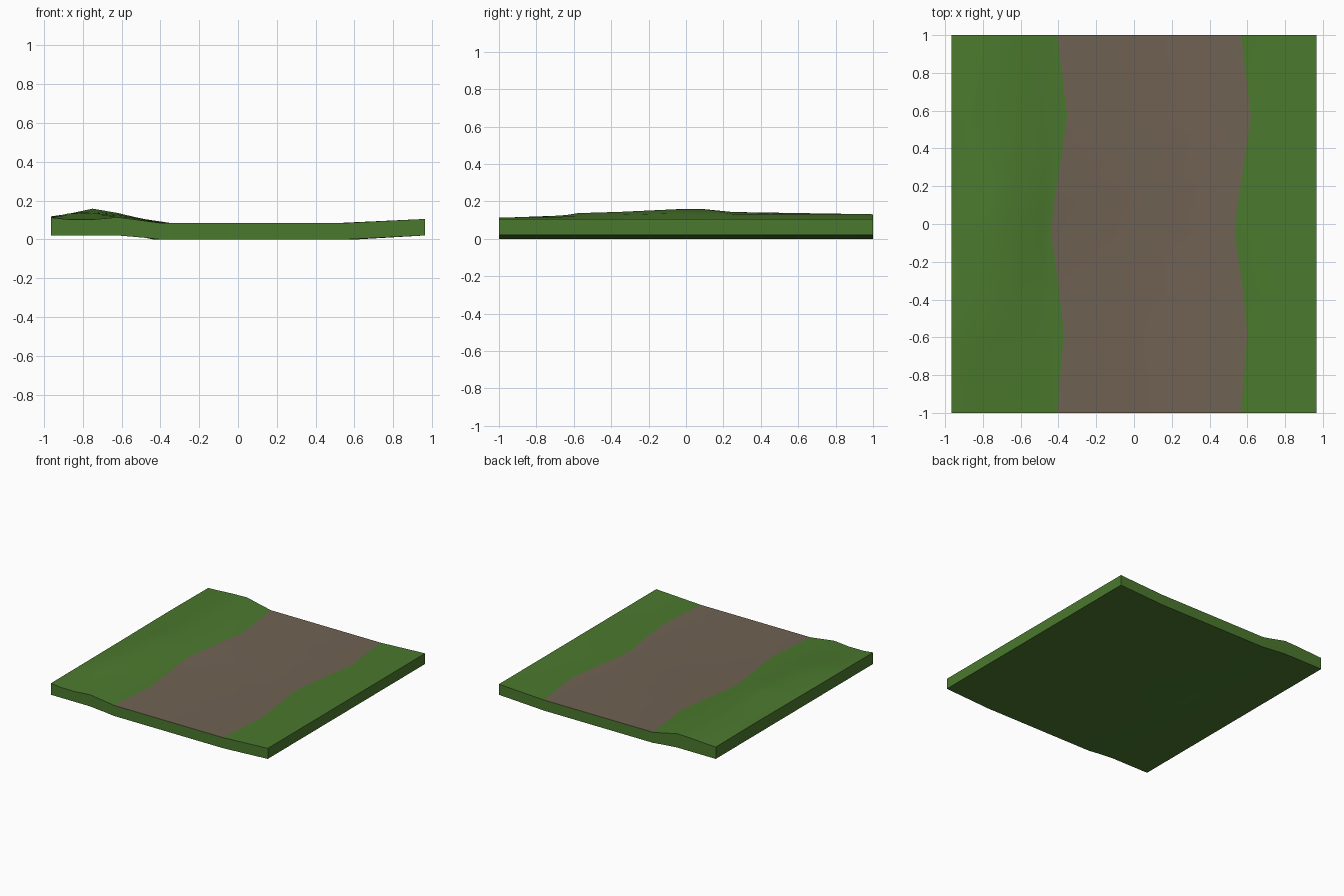
import bpy, bmesh, math

if "Cube" in bpy.data.objects:
    bpy.data.objects.remove(bpy.data.objects["Cube"])


def material(name, rgb):
    m = bpy.data.materials.new(name)
    m.diffuse_color = (*rgb, 1)
    m.use_nodes = True
    m.node_tree.nodes["Principled BSDF"].inputs["Base Color"].default_value = m.diffuse_color
    return m


grass = material("grass green", (0.070, 0.190, 0.027))
dirt = material("dirt brown", (0.162, 0.122, 0.086))

# Each row across the tile: y, sideways shift of the path, then bank heights
# at the outer edge, outer slope, crest, inner shoulder and foot
ROWS = [
    (-1.00, 0.000, 0.112, 0.103, 0.102, 0.114, 0.095),
    (-0.64, 0.028, 0.113, 0.125, 0.127, 0.118, 0.095),
    (-0.58, 0.033, 0.113, 0.132, 0.137, 0.120, 0.095),
    (-0.35, 0.010, 0.114, 0.130, 0.144, 0.128, 0.099),
    (-0.05, -0.033, 0.115, 0.128, 0.158, 0.136, 0.100),
    (0.10, -0.020, 0.116, 0.128, 0.158, 0.136, 0.102),
    (0.25, 0.005, 0.117, 0.126, 0.143, 0.132, 0.102),
    (0.57, 0.052, 0.118, 0.130, 0.138, 0.132, 0.104),
    (1.00, 0.000, 0.115, 0.119, 0.127, 0.131, 0.100),
]
BANK_X = (-0.965, -0.88, -0.75, -0.62, -0.48)
ROAD_Z, EDGE_Z, LIFT = 0.085, 0.105, 0.02
ROAD_COL = len(BANK_X)          # column where the path begins

bm = bmesh.new()
top, bottom = [], []
for y, shift, *bank in ROWS:
    xs = [*BANK_X, -0.405 + shift, 0.567 + shift, 0.965]
    zs = [*bank, ROAD_Z, ROAD_Z, EDGE_Z]
    under = [LIFT] * 4 + [LIFT * 0.4, 0, 0, LIFT]
    top.append([bm.verts.new((x, y, z)) for x, z in zip(xs, zs)])
    bottom.append([bm.verts.new((x, y, z)) for x, z in zip(xs, under)])

nr, nc = len(ROWS), len(top[0])
# Top surface with the path strip, and underside
for r in range(nr - 1):
    for c in range(nc - 1):
        f = bm.faces.new((top[r][c], top[r][c + 1], top[r + 1][c + 1], top[r + 1][c]))
        f.material_index = 1 if c == ROAD_COL else 0
        bm.faces.new((bottom[r][c], bottom[r + 1][c], bottom[r + 1][c + 1], bottom[r][c + 1]))
# Front and back walls
for r in (0, nr - 1):
    for c in range(nc - 1):
        bm.faces.new((top[r][c], bottom[r][c], bottom[r][c + 1], top[r][c + 1]))
# Side walls
for c in (0, nc - 1):
    for r in range(nr - 1):
        bm.faces.new((top[r][c], top[r + 1][c], bottom[r + 1][c], bottom[r][c]))
bmesh.ops.recalc_face_normals(bm, faces=bm.faces)

mesh = bpy.data.meshes.new("path_tile")
bm.to_mesh(mesh)
bm.free()
mesh.materials.append(grass)
mesh.materials.append(dirt)
tile = bpy.data.objects.new("path_tile", mesh)
bpy.context.collection.objects.link(tile)

bpy.context.view_layer.objects.active = tile
tile.select_set(True)
bpy.ops.object.shade_smooth_by_angle(angle=math.radians(40))
